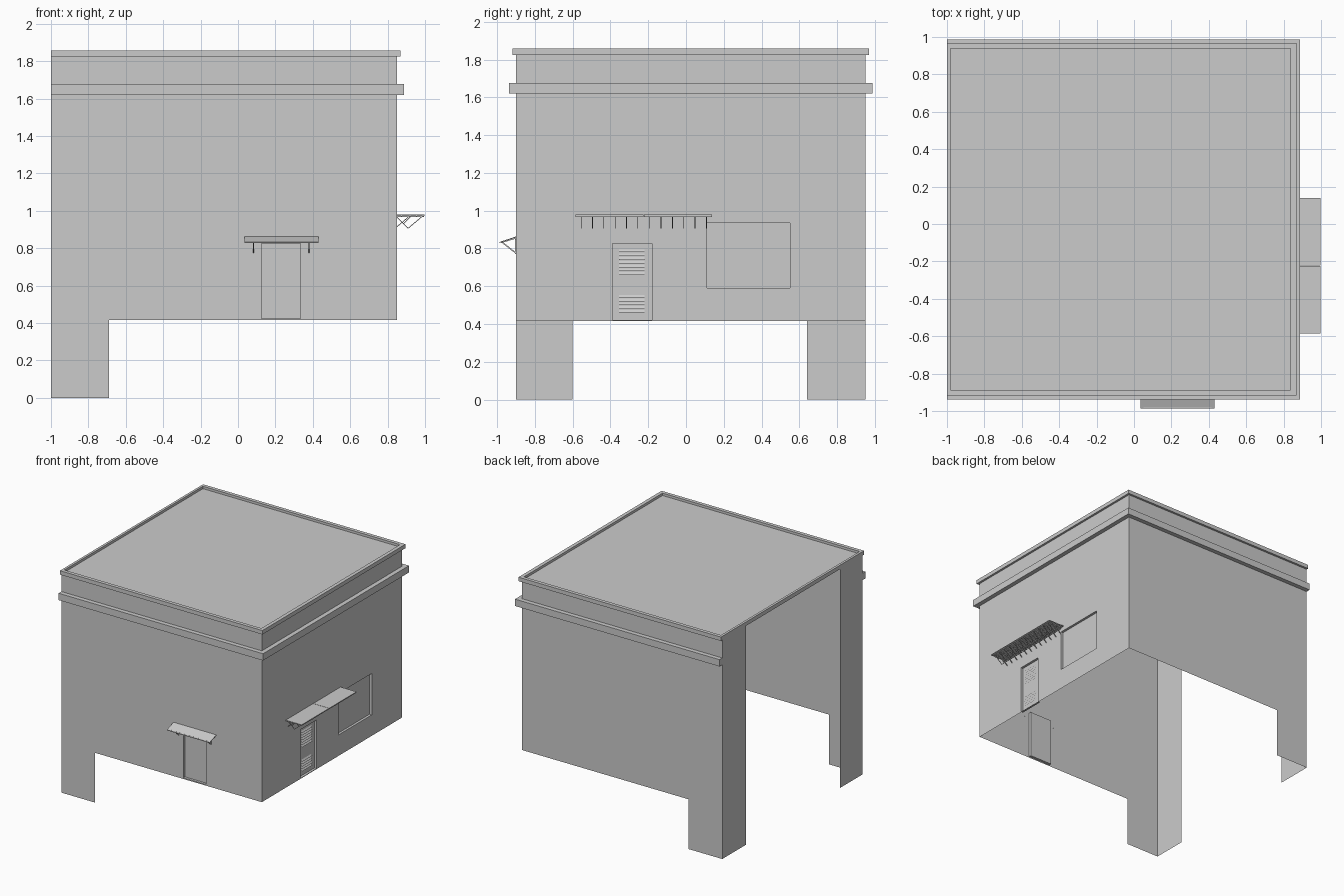
import bpy, bmesh, math
from mathutils import Vector

if "Cube" in bpy.data.objects:
    bpy.data.objects.remove(bpy.data.objects["Cube"])

X0, X1, Y0, Y1 = -1.0, 0.85, -0.90, 0.95   # wall planes
ZB, ZT = 0.415, 1.84                       # wall bottom and top


def finish(bm, name, recalc=False):
    bmesh.ops.remove_doubles(bm, verts=bm.verts, dist=1e-5)
    if recalc:
        bmesh.ops.recalc_face_normals(bm, faces=bm.faces)
    me = bpy.data.meshes.new(name)
    bm.to_mesh(me)
    bm.free()
    ob = bpy.data.objects.new(name, me)
    bpy.context.collection.objects.link(ob)
    return ob


def face(bm, pts):
    return bm.faces.new([bm.verts.new(p) for p in pts])


def add_box(bm, x, y, z):
    vs = bmesh.ops.create_cube(bm, size=1)["verts"]
    for v in vs:
        v.co = [r[0] if c < 0 else r[1] for c, r in zip(v.co, (x, y, z))]


def add_rod(bm, a, b, w=0.005):
    a, b = Vector(a), Vector(b)
    q = (b - a).to_track_quat('Z', 'Y')
    vs = bmesh.ops.create_cube(bm, size=1)["verts"]
    for v in vs:
        c = v.co
        v.co = (a + b) / 2 + q @ Vector((c.x * w, c.y * w, c.z * (b - a).length))


def front(u, z, d=0):      # wall coordinates: along, up, outward
    return (u, Y0 - d, z)


def right(u, z, d=0):
    return (X1 + d, u, z)


def wall(name, at, u0, u1, holes, foot=None, depth=0.02):
    """Thin wall sheet with recessed panels (ua, ub, za, zb)."""
    bm = bmesh.new()
    us = sorted({u0, u1, *[h[0] for h in holes], *[h[1] for h in holes], *([foot] if foot else [])})
    zs = sorted({ZB, ZT, *[h[2] for h in holes], *[h[3] for h in holes]})
    for a, b in zip(us, us[1:]):
        for c, e in zip(zs, zs[1:]):
            if not any(h[0] <= a and b <= h[1] and h[2] <= c and e <= h[3] for h in holes):
                face(bm, [at(a, c), at(b, c), at(b, e), at(a, e)])
    if foot:
        face(bm, [at(u0, 0), at(foot, 0), at(foot, ZB), at(u0, ZB)])
    for a, b, c, e in holes:
        ring = [(a, c), (b, c), (b, e), (a, e)]
        face(bm, [at(*p, -depth) for p in ring])
        for p, q in zip(ring, ring[1:] + ring[:1]):
            face(bm, [at(*p), at(*q), at(*q, -depth), at(*p, -depth)])
    bmesh.ops.remove_doubles(bm, verts=bm.verts, dist=1e-5)
    bmesh.ops.dissolve_limit(bm, angle_limit=0.01, verts=bm.verts, edges=bm.edges)
    return finish(bm, name)


# Walls with recessed doors and window
wall("front_wall", front, X0, X1, [(0.125, 0.335, 0.425, 0.825)], foot=-0.69)
wall("right_wall", right, Y0, Y1, [(-0.39, -0.18, 0.42, 0.825), (0.11, 0.55, 0.59, 0.935)])
bm = bmesh.new()
face(bm, [(X1, Y1, ZB), (-0.69, Y1, ZB), (-0.69, Y1, 0), (X0, Y1, 0), (X0, Y1, ZT), (X1, Y1, ZT)])
finish(bm, "back_wall")

# Open left side: two columns only
bm = bmesh.new()
for a, b in ((Y1, 0.64), (-0.60, Y0)):
    face(bm, [(X0, a, 0), (X0, b, 0), (X0, b, ZT), (X0, a, ZT)])
finish(bm, "left_columns")


# Ledge and parapet run round three sides
def trim(name, out, inn, z0, z1, closed_left=False):
    bm = bmesh.new()
    outer = [(X0, Y0 - out), (X1 + out, Y0 - out), (X1 + out, Y1 + out), (X0, Y1 + out)]
    xi = X0 + 0.02 if closed_left else X0
    inner = [(xi, Y0 + inn), (X1 - inn, Y0 + inn), (X1 - inn, Y1 - inn), (xi, Y1 - inn)]
    n = 4 if closed_left else 3
    for i in range(n):
        j = (i + 1) % 4
        for z in (z0, z1):
            face(bm, [(*outer[i], z), (*outer[j], z), (*inner[j], z), (*inner[i], z)])
        for r in (outer, inner):
            face(bm, [(*r[i], z0), (*r[j], z0), (*r[j], z1), (*r[i], z1)])
    if not closed_left:
        for i in (0, 3):
            face(bm, [(*outer[i], z0), (*inner[i], z0), (*inner[i], z1), (*outer[i], z1)])
    return finish(bm, name, True)


trim("ledge", 0.037, 0.0, 1.62, 1.677)
trim("parapet_cap", 0.018, 0.012, 1.825, 1.858, True)
bm = bmesh.new()
face(bm, [(X0, Y0, 1.838), (X1, Y0, 1.838), (X1, Y1, 1.838), (X0, Y1, 1.838)])
finish(bm, "roof")

# Louvres of the side door
bm = bmesh.new()
for z0, count in ((0.46, 5), (0.66, 7)):
    for i in range(count):
        z = z0 + i * 0.02
        face(bm, [(X1 - 0.010, -0.355, z), (X1 - 0.010, -0.22, z),
                  (X1 - 0.0195, -0.22, z + 0.014), (X1 - 0.0195, -0.355, z + 0.014)])
finish(bm, "door_louvres")

# Front awning: overlapping sloped slats on two brackets
bm = bmesh.new()
for i in range(4):
    y, z = Y0 - i * 0.021, 0.864 - i * 0.007
    pts = [(y, z), (y - 0.024, z - 0.009), (y - 0.024, z - 0.014), (y, z - 0.005)]
    f = face(bm, [(0.035, *p) for p in pts])
    g = bmesh.ops.extrude_face_region(bm, geom=[f])["geom"]
    bmesh.ops.translate(bm, vec=(0.395, 0, 0), verts=[v for v in g if isinstance(v, bmesh.types.BMVert)])
finish(bm, "front_awning_slats", True)
bm = bmesh.new()
for x in (0.083, 0.38):
    add_rod(bm, (x, Y0, 0.775), (x, Y0 - 0.078, 0.836), 0.007)
    add_rod(bm, (x, Y0 - 0.003, 0.77), (x, Y0 - 0.003, 0.85), 0.007)
    add_rod(bm, (x, Y0, 0.855), (x, Y0 - 0.08, 0.831), 0.006)
add_box(bm, (0.05, 0.415), (Y0 - 0.08, Y0 - 0.07), (0.829, 0.837))
finish(bm, "front_awning_brackets", True)

# Side awning: two panels over a row of light trusses
for k, y in enumerate((-0.585, -0.222)):
    bm = bmesh.new()
    add_box(bm, (X1, 0.997), (y, y + 0.36), (0.973, 0.979))
    finish(bm, f"side_awning_panel_{k + 1}", True)
    bm = bmesh.new()
    for i in range(6):
        t = y + 0.03 + i * 0.06
        for a, b in (((0.85, 0.965), (0.91, 0.907)), ((0.91, 0.907), (0.985, 0.97)),
                     ((0.85, 0.915), (0.915, 0.97)), ((0.885, 0.93), (0.925, 0.97)),
                     ((0.85, 0.97), (0.995, 0.97))):
            add_rod(bm, (a[0], t, a[1]), (b[0], t, b[1]), 0.004)
    for x in (0.875, 0.92, 0.955, 0.99):
        add_rod(bm, (x, y, 0.97), (x, y + 0.36, 0.97), 0.005)
    finish(bm, f"side_awning_truss_{k + 1}", True)
